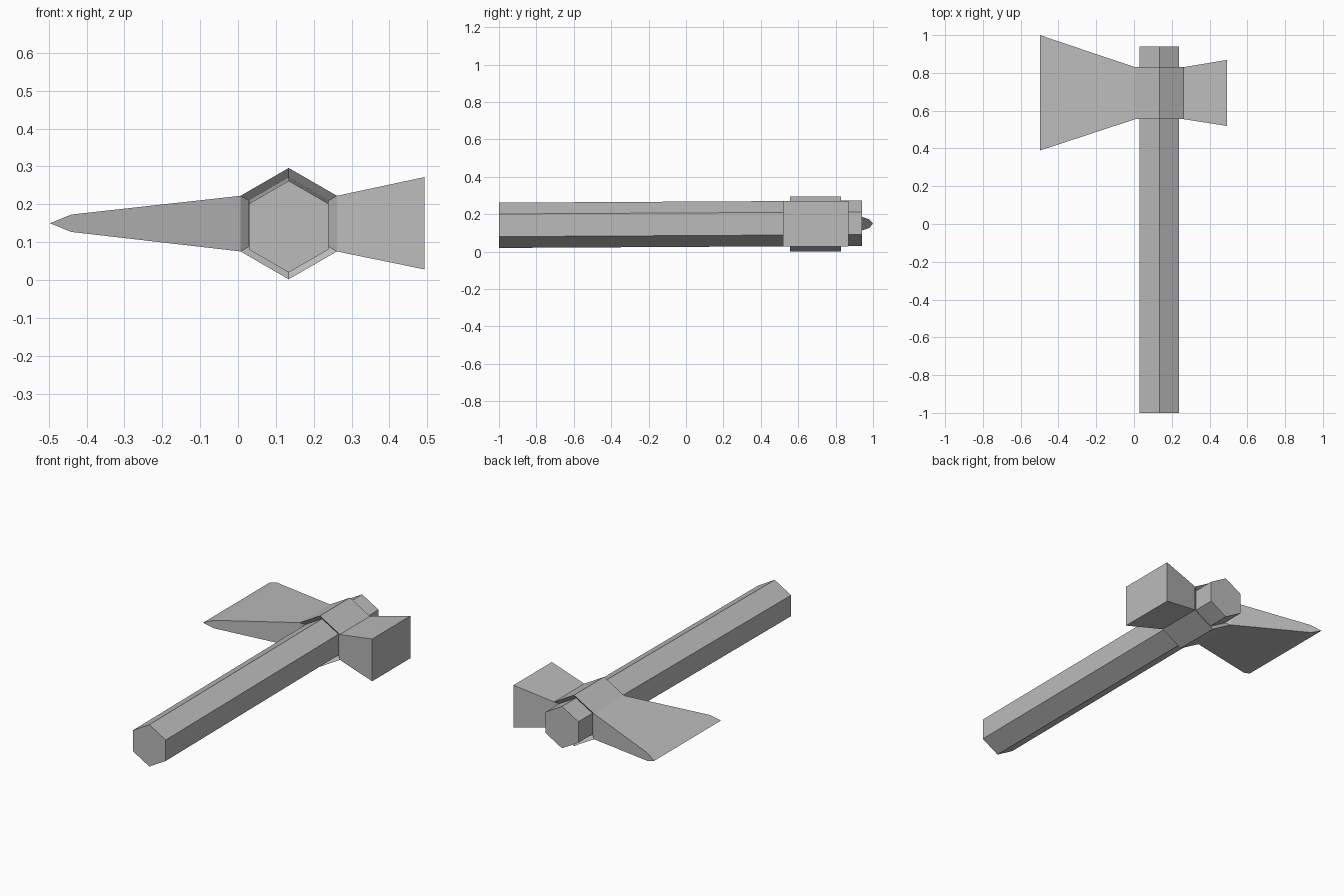
import bpy, bmesh
from math import sin, cos, radians
from mathutils import Vector

cube = bpy.data.objects.get("Cube")
if cube:
    bpy.data.objects.remove(cube, do_unlink=True)

# Single plain grey
grey = bpy.data.materials.new("stone_grey")
grey.use_nodes = True
colour = (0.5, 0.5, 0.5, 1)
grey.diffuse_color = colour
grey.node_tree.nodes["Principled BSDF"].inputs["Base Color"].default_value = colour

AXIS_X = 0.134


def hex_prism(bm, radius, start, end):
    """Six-sided bar with its points up; start and end are (y, z) centres."""
    rings = []
    for y, z in (start, end):
        rings.append([bm.verts.new((AXIS_X + radius * sin(radians(60 * i)), y,
                                    z + radius * cos(radians(60 * i)))) for i in range(6)])
    for ring in rings:
        bm.faces.new(ring)
    for i in range(6):
        j = (i + 1) % 6
        bm.faces.new((rings[0][i], rings[0][j], rings[1][j], rings[1][i]))
    bmesh.ops.recalc_face_normals(bm, faces=bm.faces)


def side_face(bm, direction):
    bm.normal_update()
    return max(bm.faces, key=lambda f: f.normal.dot(Vector(direction)))


def extrude_to(bm, face, x, y_size, z_size, y_mid, z_mid):
    """Extrude a sideways face to a rectangle of the given size at x."""
    face = bmesh.ops.extrude_discrete_faces(bm, faces=[face])["faces"][0]
    centre = face.calc_center_median()
    for v in face.verts:
        v.co = (x, y_mid + y_size / 2 * (1 if v.co.y > centre.y else -1),
                z_mid + z_size / 2 * (1 if v.co.z > centre.z else -1))
    return face


def finish(name, bm):
    bmesh.ops.recalc_face_normals(bm, faces=bm.faces)
    mesh = bpy.data.meshes.new(name)
    bm.to_mesh(mesh)
    bm.free()
    mesh.materials.append(grey)
    obj = bpy.data.objects.new(name, mesh)
    bpy.context.collection.objects.link(obj)


# Handle, rising very slightly towards the head
bm = bmesh.new()
hex_prism(bm, 0.121, (-1.0, 0.141), (0.94, 0.152))
finish("handle", bm)

# Head: collar with hammer and blade drawn out of its sides
bm = bmesh.new()
hex_prism(bm, 0.147, (0.555, 0.149), (0.83, 0.149))
hammer_side, blade_side = side_face(bm, (1, 0, 0)), side_face(bm, (-1, 0, 0))
extrude_to(bm, hammer_side, 0.493, 0.35, 0.244, 0.694, 0.15)
bevel = extrude_to(bm, blade_side, -0.44, 0.572, 0.046, 0.694, 0.15)
edge = extrude_to(bm, bevel, -0.497, 0.61, 0.0, 0.695, 0.15)
bmesh.ops.remove_doubles(bm, verts=list(edge.verts), dist=0.001)
# Ends of the collar sink inwards around the handle
ends = [side_face(bm, (0, -1, 0)), side_face(bm, (0, 1, 0))]
bmesh.ops.inset_individual(bm, faces=ends, thickness=0.025, depth=-0.02)
finish("axe_head", bm)
